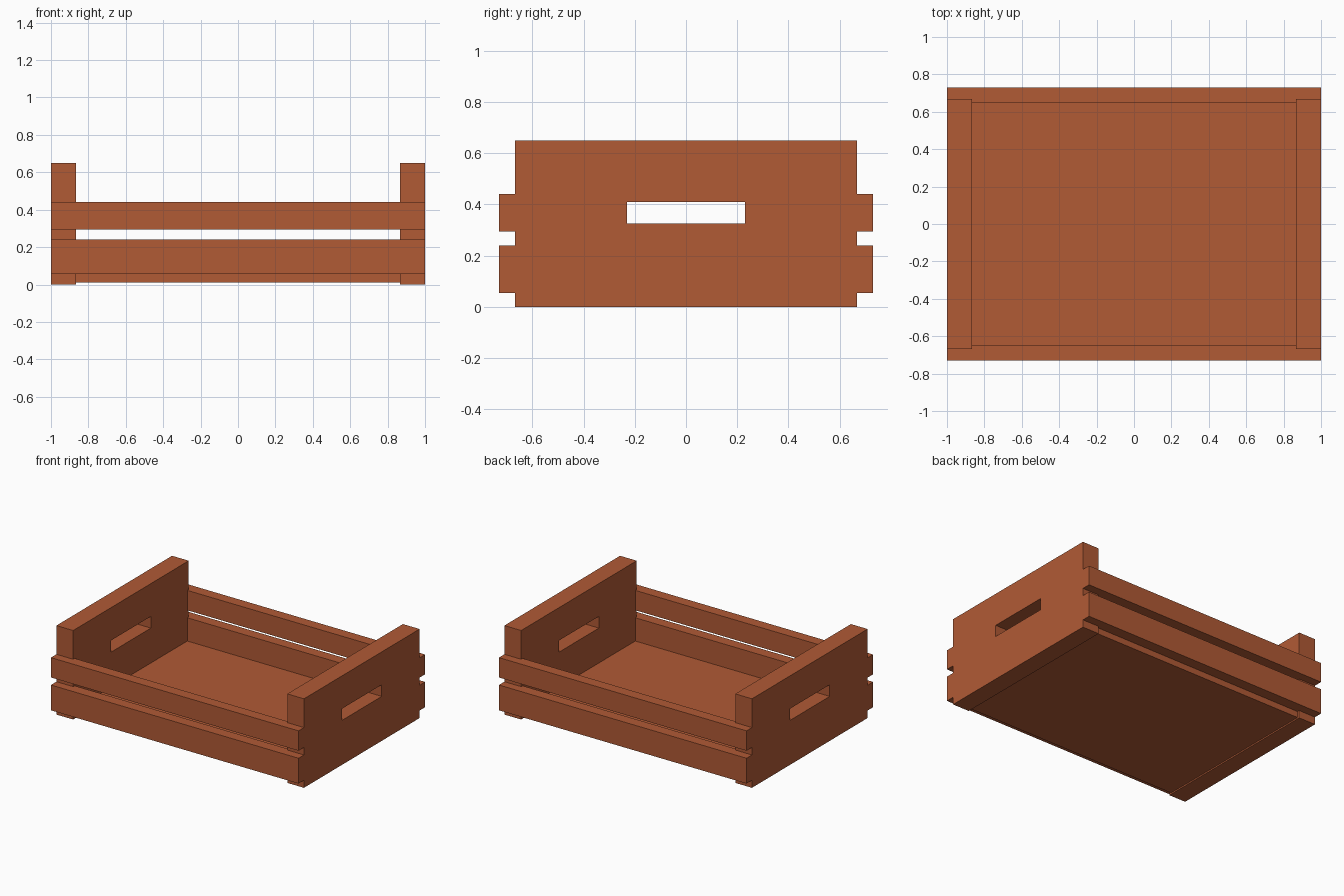
import bpy
import bmesh

if "Cube" in bpy.data.objects:
    bpy.data.objects.remove(bpy.data.objects["Cube"])

wood = bpy.data.materials.new("reddish_brown_wood")
wood.diffuse_color = (0.44, 0.103, 0.036, 1.0)
wood.use_nodes = True
wood.node_tree.nodes["Principled BSDF"].inputs["Base Color"].default_value = wood.diffuse_color


def finish(name, bm):
    bmesh.ops.recalc_face_normals(bm, faces=bm.faces[:])
    mesh = bpy.data.meshes.new(name)
    bm.to_mesh(mesh)
    bm.free()
    mesh.materials.append(wood)
    obj = bpy.data.objects.new(name, mesh)
    bpy.context.collection.objects.link(obj)
    return obj


def board(name, x, y, z):
    """Box spanning the given (min, max) ranges."""
    bm = bmesh.new()
    bmesh.ops.create_cube(bm, size=1.0)
    for v in bm.verts:
        v.co = [r[0] + (c + 0.5) * (r[1] - r[0]) for c, r in zip(v.co, (x, y, z))]
    return finish(name, bm)


def end_panel(name, x0, x1):
    """Upright board with a rectangular hand hole."""
    def rect(hy, z0, z1):
        return [bm.verts.new((x0, y, z)) for y, z in
                ((-hy, z0), (hy, z0), (hy, z1), (-hy, z1))]
    bm = bmesh.new()
    outer = rect(0.667, 0.0, 0.65)
    hole = rect(0.23, 0.325, 0.41)
    faces = [bm.faces.new((outer[i], outer[(i + 1) % 4], hole[(i + 1) % 4], hole[i]))
             for i in range(4)]
    ext = bmesh.ops.extrude_face_region(bm, geom=faces, use_keep_orig=True)
    for v in ext["geom"]:
        if isinstance(v, bmesh.types.BMVert):
            v.co.x = x1
    return finish(name, bm)


# End panels with hand holes
end_panel("left_end_panel", -1.0, -0.865)
end_panel("right_end_panel", 0.865, 1.0)

# Floor board, slightly raised
board("floor_board", (-0.865, 0.865), (-0.65, 0.65), (0.01, 0.07))

# Two slats along the front and the back
for side, y in (("front", (-0.73, -0.65)), ("back", (0.65, 0.73))):
    board(side + "_lower_slat", (-1.0, 1.0), y, (0.055, 0.24))
    board(side + "_upper_slat", (-1.0, 1.0), y, (0.295, 0.44))
